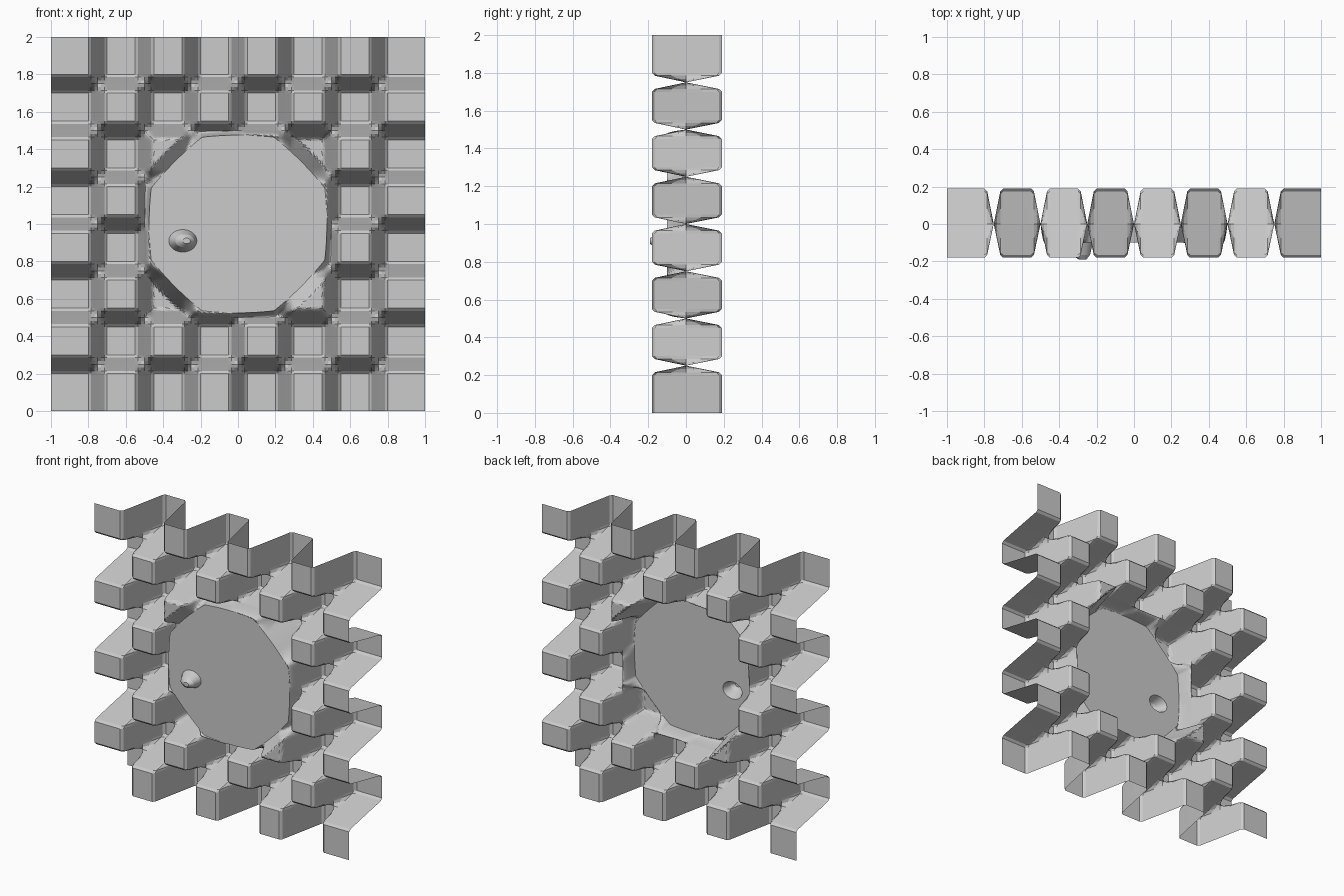
import bpy, bmesh, math

if "Cube" in bpy.data.objects:
    bpy.data.objects.remove(bpy.data.objects["Cube"])

CELL, FRONT, BACK = 0.25, 0.18, 0.19      # checker size and relief depths
DISC_Y, CZ, N = -0.10, 1.0, 360           # medallion plane, centre height, rays


def ramp(v):
    """0 on an interior cell line, rising steeply to 1 on the cell's flat face."""
    line = max(-0.75, min(0.75, round(v / CELL) * CELL))
    d = abs(v - line)
    return d / 0.035 * 0.92 if d < 0.035 else min(1, 0.92 + (d - 0.035) / 0.015 * 0.08)


def relief(x, w):
    """Checkerboard depth, with w measured from the centre height."""
    i = min(7, max(0, math.floor((x + 1) / CELL)))
    j = min(7, max(0, math.floor((w + 1) / CELL)))
    h = ramp(x) * ramp(w)
    return -FRONT * h if (i + j) % 2 else BACK * h


def finish(bm, name):
    bmesh.ops.recalc_face_normals(bm, faces=bm.faces)
    me = bpy.data.meshes.new(name)
    bm.to_mesh(me)
    bm.free()
    ob = bpy.data.objects.new(name, me)
    bpy.context.collection.objects.link(ob)
    return ob


# Checker panel: a sheet with grid lines at every crease, open in the centre
knots = [-1.0, 1.0]
for k in range(-3, 4):
    knots += [k * CELL + o for o in (-0.05, -0.035, -0.0175, 0, 0.0175, 0.035, 0.05)]
knots.sort()
bm = bmesh.new()
g = [[bm.verts.new((x, relief(x, w), w + CZ)) for w in knots] for x in knots]
for a in range(len(knots) - 1):
    for b in range(len(knots) - 1):
        mx, mw = (knots[a] + knots[a + 1]) / 2, (knots[b] + knots[b + 1]) / 2
        if max(abs(mx), abs(mw)) > 0.5:
            bm.faces.new((g[a][b], g[a + 1][b], g[a + 1][b + 1], g[a][b + 1]))
finish(bm, "checker_panel")

# Centre medallion: knob rings, flat disc, then a slope out to the square opening
bm = bmesh.new()
angles = [2 * math.pi * k / N for k in range(N)]
rings = []
for rx, rz, y, cx in ((0.02, 0.015, -0.19, -0.275), (0.05, 0.035, -0.165, -0.285),
                      (0.075, 0.06, DISC_Y, -0.295)):
    rings.append([bm.verts.new((cx + rx * math.cos(t), y, 0.91 + rz * math.sin(t)))
                  for t in angles])
bm.faces.new(rings[0])

LEVELS = 16
for lv in range(LEVELS + 1):
    ring = []
    for t in angles:
        c, s = math.cos(t), math.sin(t)
        octant = (t + math.pi / 8) % (math.pi / 4) - math.pi / 8
        rim = 0.475 * (1 + 0.7 * (1 / math.cos(octant) - 1))   # softened octagon
        edge = 0.5 / max(abs(c), abs(s))
        r = rim + (edge - rim) * lv / LEVELS
        mix = min(1, (r - rim) / min(0.07, edge - rim))
        y = DISC_Y * (1 - mix) + relief(r * c, r * s) * mix
        ring.append(bm.verts.new((r * c, y, CZ + r * s)))
    rings.append(ring)
for a, b in zip(rings, rings[1:]):
    for k in range(N):
        n = (k + 1) % N
        bm.faces.new((a[k], a[n], b[n], b[k]))
finish(bm, "centre_medallion")
